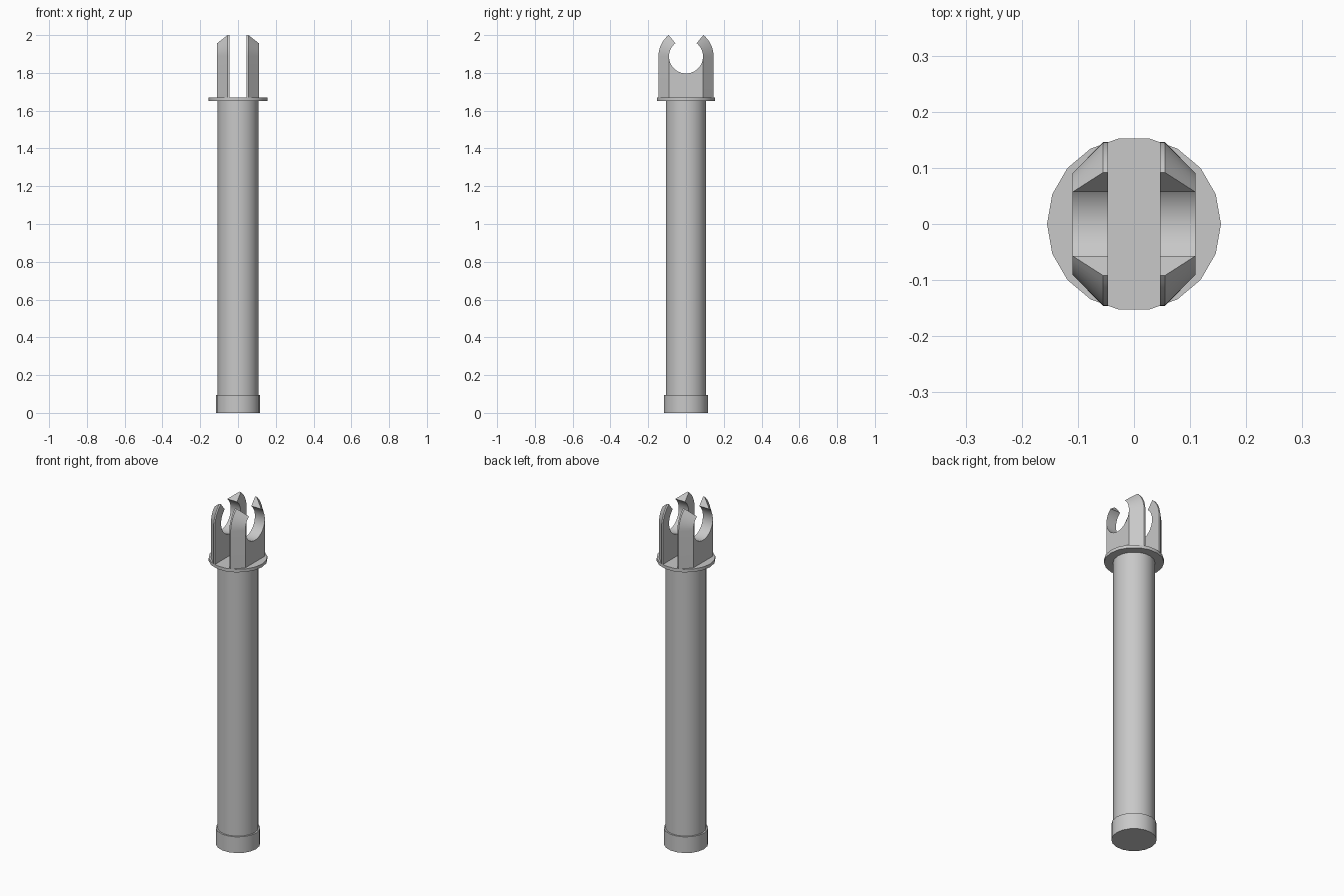
import bpy, bmesh, math

cube = bpy.data.objects.get("Cube")
if cube:
    bpy.data.objects.remove(cube, do_unlink=True)

grey = bpy.data.materials.new("plain grey")
grey.use_nodes = True
colour = (0.58, 0.58, 0.58, 1)
grey.diffuse_color = colour
grey.node_tree.nodes["Principled BSDF"].inputs["Base Color"].default_value = colour


def finish(obj, name):
    obj.name = name
    obj.data.materials.append(grey)
    bpy.ops.object.select_all(action="DESELECT")
    obj.select_set(True)
    bpy.context.view_layer.objects.active = obj
    bpy.ops.object.shade_smooth_by_angle(angle=math.radians(30))


def disc(name, radius, bottom, top, sides=18):
    bpy.ops.mesh.primitive_cylinder_add(
        vertices=sides, radius=radius, depth=top - bottom,
        location=(0, 0, (bottom + top) / 2), rotation=(0, 0, math.pi / 2))
    finish(bpy.context.object, name)


# Pin body: foot, long shaft and collar
disc("foot", 0.117, 0, 0.094)
disc("shaft", 0.108, 0.094, 1.652)
disc("collar", 0.155, 1.652, 1.67)

# Split clip head: an open ring on a straight base, tapering to a knife edge
BASE, CENTRE, HOLE, OUTER = 1.67, 1.887, 0.09, 0.146
TIP = math.radians(51)
STEPS = 8


def arc(radius, start, end, steps):
    angles = [start + (end - start) * i / steps for i in range(steps + 1)]
    return [(radius * math.cos(a), CENTRE + radius * math.sin(a)) for a in angles]


def outline(radius):
    """Closed (y, z) outline of one clip slice with the given outer radius."""
    right = [(radius, BASE)] + arc(radius, 0, TIP, STEPS)
    right += arc(HOLE, TIP, 0, STEPS)
    lower = arc(HOLE, 0, -math.pi, 3 * STEPS)[1:-1]
    return right + lower + [(-y, z) for y, z in reversed(right)]


def clip(name, side):
    bm = bmesh.new()
    slices = [(0.046, OUTER), (0.055, OUTER), (0.11, HOLE)]
    loops = [[bm.verts.new((side * x, y, z)) for y, z in outline(r)] for x, r in slices]
    count = len(loops[0])
    for a, b in zip(loops, loops[1:]):
        for i in range(count):
            j = (i + 1) % count
            bm.faces.new((a[i], a[j], b[j], b[i]))
    bm.faces.new(loops[0])
    # Outer end: only the solid base below the ring remains
    first = 2 + 2 * STEPS + 1
    bm.faces.new([loops[2][0]] + loops[2][first - 1:count - first + 1] + [loops[2][-1]])
    bmesh.ops.remove_doubles(bm, verts=bm.verts, dist=0.0001)
    bmesh.ops.recalc_face_normals(bm, faces=bm.faces)
    mesh = bpy.data.meshes.new(name)
    bm.to_mesh(mesh)
    bm.free()
    obj = bpy.data.objects.new(name, mesh)
    bpy.context.collection.objects.link(obj)
    finish(obj, name)


clip("left_clip", 1)
clip("right_clip", -1)
